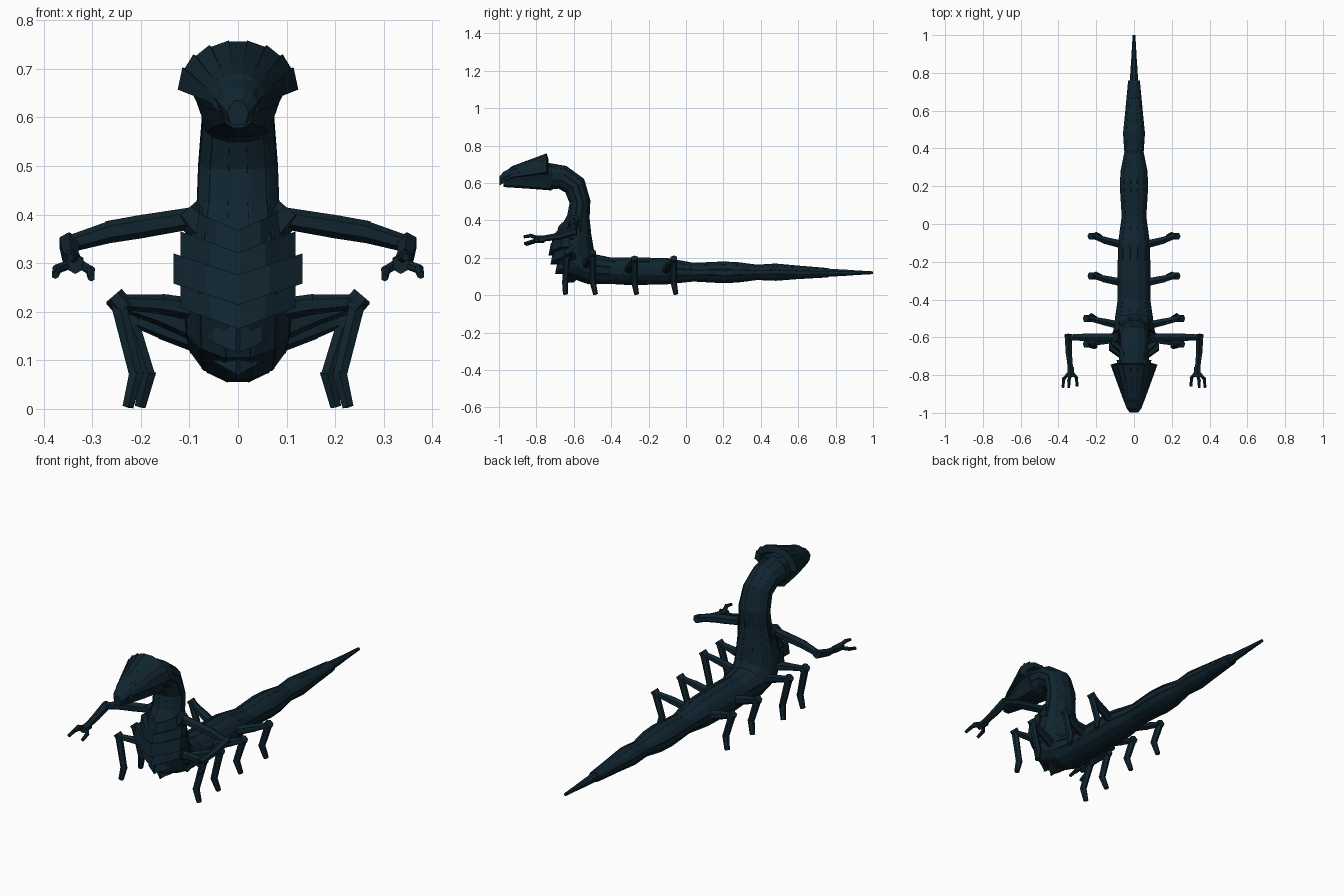
import bpy, bmesh, math
from mathutils import Vector

mat = bpy.data.materials.new("dark teal hide")
mat.diffuse_color = (0.005, 0.018, 0.029, 1)


def finish(name, bm):
    bmesh.ops.recalc_face_normals(bm, faces=bm.faces[:])
    me = bpy.data.meshes.new(name)
    bm.to_mesh(me)
    bm.free()
    me.materials.append(mat)
    ob = bpy.data.objects.new(name, me)
    bpy.context.collection.objects.link(ob)
    return ob


def strip(bm, rings):
    """Closed bar through a list of equal-sized point loops."""
    vs = [[bm.verts.new(p) for p in r] for r in rings]
    n = len(vs[0])
    for a, b in zip(vs, vs[1:]):
        for i in range(n):
            j = (i + 1) % n
            bm.faces.new((a[i], a[j], b[j], b[i]))
    bm.faces.new(vs[0][::-1])
    bm.faces.new(vs[-1])


def planked_tube(name, stations, sides=12, inner=0.75):
    """Overlapping planks round a path; stations are (y, z, half width, half height)."""
    bm = bmesh.new()
    cs = [Vector((0, s[0], s[1])) for s in stations]
    half = math.pi / sides * 1.12
    for k in range(sides):
        a = 2 * math.pi * k / sides + math.pi / 2
        rings = []
        for i, (y, z, w, h) in enumerate(stations):
            t = (cs[min(i + 1, len(cs) - 1)] - cs[max(i - 1, 0)]).normalized()
            up = Vector((0, -t.z, t.y))
            pt = lambda ang, r: cs[i] + Vector((w * r * math.cos(ang), 0, 0)) + up * (h * r * math.sin(ang))
            rings.append([pt(a - half, 1.03), pt(a + half, 1.03), pt(a + half, inner), pt(a - half, inner)])
        strip(bm, rings)
    return finish(name, bm)


def limb(name, points, sides=6):
    """Tapered straight pieces between joints; points are (x, y, z, radius)."""
    bm = bmesh.new()
    for p, q in zip(points, points[1:]):
        a, b = Vector(p[:3]), Vector(q[:3])
        d = (b - a).normalized()
        u = d.cross(Vector((0, 0, 1)) if abs(d.z) < 0.8 else Vector((0, 1, 0))).normalized()
        v = d.cross(u)
        rings = []
        for c, r in ((a - d * p[3] * 0.4, p[3]), (b + d * q[3] * 0.4, q[3])):
            rings.append([c + (u * math.cos(t) + v * math.sin(t)) * r
                          for t in (2 * math.pi * (k + 0.5) / sides for k in range(sides))])
        strip(bm, rings)
    return finish(name, bm)


# Body from the neck down through the chest and along the tail
planked_tube("body", [
    (-0.74, 0.635, 0.080, 0.072), (-0.66, 0.630, 0.075, 0.064), (-0.595, 0.585, 0.075, 0.062),
    (-0.567, 0.50, 0.082, 0.056), (-0.575, 0.42, 0.085, 0.060), (-0.590, 0.34, 0.098, 0.085),
    (-0.605, 0.26, 0.112, 0.108), (-0.575, 0.175, 0.108, 0.108), (-0.50, 0.138, 0.100, 0.082),
    (-0.40, 0.130, 0.086, 0.070), (-0.30, 0.128, 0.088, 0.074), (-0.10, 0.128, 0.084, 0.070),
    (0.04, 0.123, 0.065, 0.050), (0.20, 0.122, 0.075, 0.058), (0.28, 0.122, 0.071, 0.054),
    (0.38, 0.122, 0.051, 0.041), (0.48, 0.123, 0.058, 0.046), (0.60, 0.122, 0.046, 0.036),
    (0.76, 0.120, 0.031, 0.025)])

# Tail tip
limb("tail_tip", [(0, 0.73, 0.12, 0.026), (0, 0.86, 0.12, 0.017), (0, 0.997, 0.12, 0.008)], 8)

# Chevron plates on the chest: (centre z, half width, front y, side y)
for k, (z, w, yf, ys) in enumerate([(0.335, 0.100, -0.695, -0.62), (0.29, 0.122, -0.722, -0.645),
                                    (0.245, 0.137, -0.735, -0.67), (0.195, 0.122, -0.725, -0.65),
                                    (0.145, 0.104, -0.70, -0.60), (0.10, 0.085, -0.65, -0.55)]):
    bm = bmesh.new()
    for s in (-1, 1):
        rings = []
        for f in (0, 0.5, 1):
            x = s * (w * f - 0.004)
            y = yf + (ys - yf) * f ** 2
            zc = z + 0.045 * f
            rings.append([(x, y, zc - 0.032), (x, y + 0.012, zc + 0.03),
                          (x, y + 0.05, zc + 0.03), (x, y + 0.05, zc - 0.032)])
        strip(bm, rings)
    finish("chest_plate_%d" % (k + 1), bm)

# Head: cranium with the upper snout, then the lower jaw
bm = bmesh.new()
rings = []
for y, w, zb, zt in ((-0.72, 0.092, 0.59, 0.70), (-0.82, 0.080, 0.60, 0.705),
                     (-0.92, 0.056, 0.605, 0.69), (-0.975, 0.040, 0.60, 0.66), (-0.998, 0.022, 0.585, 0.635)):
    zm = (zb + zt) / 2
    rings.append([(-w * 0.7, y, zb), (w * 0.7, y, zb), (w, y, zm), (w * 0.75, y, zt - 0.012),
                  (w * 0.3, y, zt), (-w * 0.3, y, zt), (-w * 0.75, y, zt - 0.012), (-w, y, zm)])
strip(bm, rings)
finish("head", bm)

bm = bmesh.new()
strip(bm, [[(-w, y, zt), (w, y, zt), (w * 0.75, y, zb + 0.01), (w * 0.3, y, zb),
            (-w * 0.3, y, zb), (-w * 0.75, y, zb + 0.01)]
           for y, w, zb, zt in ((-0.72, 0.085, 0.56, 0.63), (-0.85, 0.068, 0.57, 0.62),
                                (-0.975, 0.034, 0.578, 0.612))])
finish("lower_jaw", bm)

# Crest: planks fanning back over the head
bm = bmesh.new()
count = 9
for k in range(count):
    a = math.radians(12 + 156 * k / (count - 1))
    rings = []
    for y, rx, rz, zc in ((-0.965, 0.042, 0.050, 0.610), (-0.93, 0.056, 0.062, 0.628), (-0.745, 0.122, 0.096, 0.660)):
        c = Vector((rx * math.cos(a), y, zc + rz * math.sin(a)))
        out = Vector((math.cos(a), -0.3, math.sin(a))).normalized()
        side = Vector((-math.sin(a), 0, math.cos(a))) * (rx * 0.19)
        low = out * -0.034
        rings.append([c - side, c + side, c + side + low, c - side + low])
    strip(bm, rings)
finish("crest", bm)

# Arms and legs, mirrored left and right
for s, tag in ((1, "right"), (-1, "left")):
    def put(name, pts):
        return limb(tag + "_" + name, [(s * x, y, z, r) for x, y, z, r in pts])

    put("shoulder", [(0.065, -0.60, 0.36, 0.035), (0.10, -0.60, 0.40, 0.028)])
    put("upper_arm", [(0.08, -0.60, 0.395, 0.022), (0.20, -0.60, 0.375, 0.024), (0.26, -0.60, 0.365, 0.023),
                      (0.345, -0.60, 0.340, 0.017)])
    put("forearm", [(0.348, -0.595, 0.34, 0.022), (0.345, -0.68, 0.315, 0.019), (0.335, -0.78, 0.30, 0.015)])
    put("hand", [(0.335, -0.765, 0.30, 0.020), (0.335, -0.80, 0.298, 0.020)])
    put("outer_finger", [(0.345, -0.79, 0.298, 0.010), (0.372, -0.82, 0.288, 0.010), (0.376, -0.862, 0.276, 0.008)])
    put("middle_finger", [(0.335, -0.79, 0.305, 0.010), (0.345, -0.83, 0.318, 0.010), (0.345, -0.865, 0.312, 0.008)])
    put("inner_finger", [(0.325, -0.79, 0.298, 0.010), (0.304, -0.815, 0.285, 0.010), (0.302, -0.855, 0.271, 0.008)])

    # Walking legs: (hip y, hip z, knee y, knee z, foot y)
    for k, (hy, hz, ky, kz, fy) in enumerate([(-0.60, 0.20, -0.635, 0.225, -0.645), (-0.54, 0.15, -0.50, 0.222, -0.485),
                                              (-0.31, 0.13, -0.275, 0.19, -0.265), (-0.11, 0.13, -0.065, 0.19, -0.055)]):
        n = "leg_%d_" % (k + 1)
        kx = 0.25 if k < 2 else 0.225
        put(n + "thigh", [(0.06, hy, hz, 0.024), (0.15, (hy + ky) / 2, (hz + kz) / 2 + 0.002, 0.021),
                          (kx - 0.01, ky, kz - 0.005, 0.015)])
        put(n + "knee", [(kx - 0.012, ky, kz - 0.012, 0.021), (kx, ky, kz + 0.002, 0.021)])
        put(n + "shin", [(kx - 0.005, ky, kz - 0.01, 0.018), (kx - 0.04, (ky + fy) / 2 - 0.006, 0.07, 0.016)])
        put(n + "foot", [(kx - 0.04, (ky + fy) / 2 - 0.006, 0.07, 0.017), (kx - 0.025, fy, 0.01, 0.013)])
